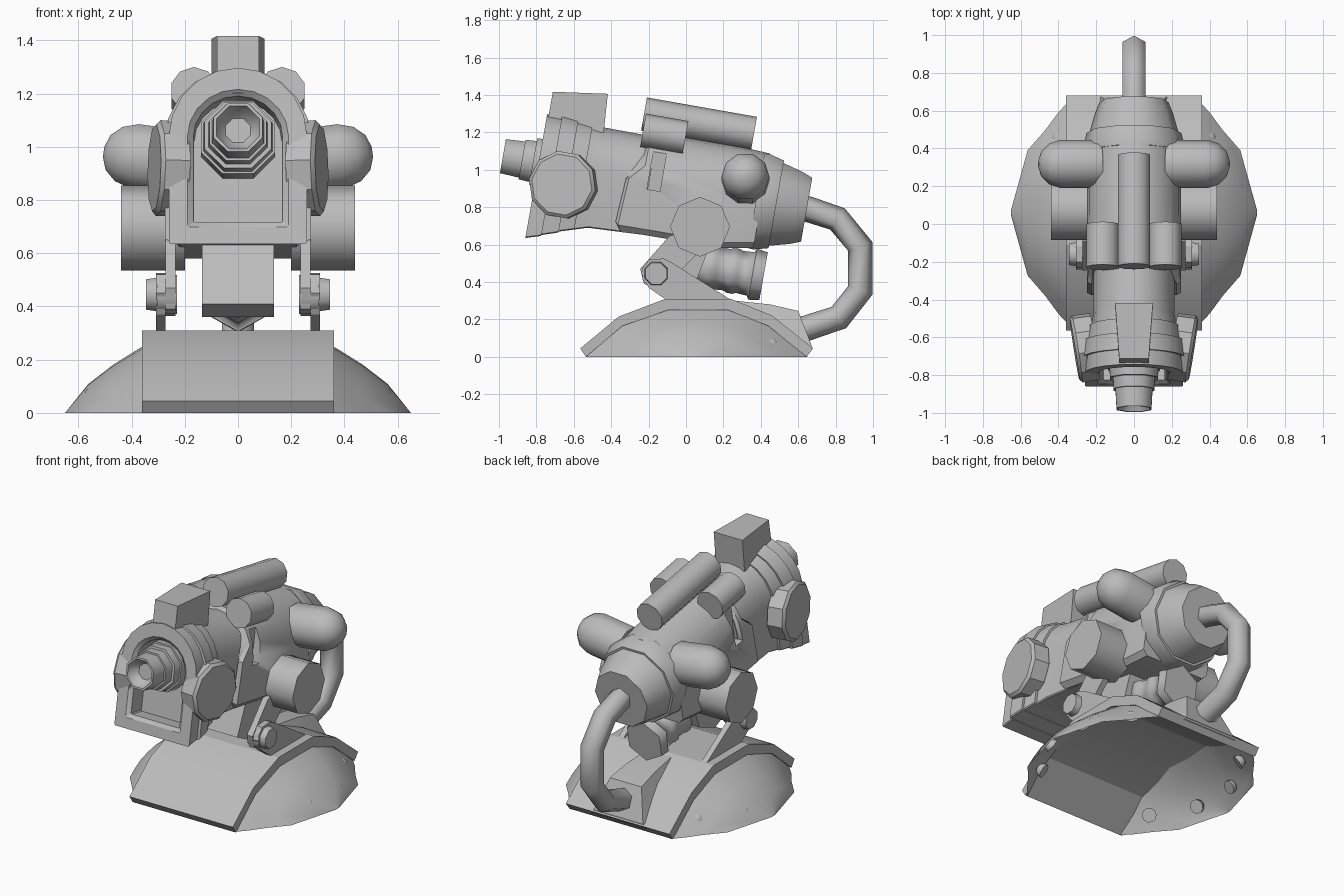
import bpy, bmesh, math
from mathutils import Matrix, Vector

if "Cube" in bpy.data.objects:
    bpy.data.objects.remove(bpy.data.objects["Cube"])

grey = bpy.data.materials.new("grey")
grey.diffuse_color = (0.5, 0.5, 0.5, 1)
grey.use_nodes = True
grey.node_tree.nodes["Principled BSDF"].inputs["Base Color"].default_value = grey.diffuse_color

# Head parts are built level, then pitched nose-up about the x axis
HEAD = Matrix.Translation((0, 0, 0.9)) @ Matrix.Rotation(math.radians(-10), 4, 'X')
ALONG_X = Matrix.Rotation(math.radians(90), 4, 'Y')
ALONG_Y = Matrix.Rotation(math.radians(-90), 4, 'X')
MIRROR = Matrix.Diagonal((-1, 1, 1, 1))
T = Matrix.Translation


def finish(name, bm, matrix=Matrix(), angle=32):
    bmesh.ops.transform(bm, matrix=matrix, verts=bm.verts)
    bmesh.ops.recalc_face_normals(bm, faces=bm.faces)
    me = bpy.data.meshes.new(name)
    bm.to_mesh(me)
    bm.free()
    me.materials.append(grey)
    me.shade_smooth()
    me.set_sharp_from_angle(angle=math.radians(angle))
    ob = bpy.data.objects.new(name, me)
    bpy.context.collection.objects.link(ob)
    return ob


def loft(rings, caps=True, closed=True):
    bm = bmesh.new()
    vs = [[bm.verts.new(p) for p in r] for r in rings]
    n = len(rings[0])
    for a, b in zip(vs, vs[1:]):
        for i in range(n if closed else n - 1):
            j = (i + 1) % n
            bm.faces.new((a[i], a[j], b[j], b[i]))
    if caps:
        bm.faces.new(vs[0])
        bm.faces.new(vs[-1])
    return bm


def lathe(name, pts, sides, matrix, phase=0, angle=50):
    ang = [phase + 2 * math.pi * i / sides for i in range(sides)]
    bm = loft([[(r * math.cos(a), r * math.sin(a), t) for a in ang] for t, r in pts])
    return finish(name, bm, matrix, angle)


def pair(name, pts, sides, matrix, phase=0, angle=50):
    lathe("right_" + name, pts, sides, matrix, phase, angle)
    lathe("left_" + name, pts, sides, MIRROR @ matrix, phase, angle)


def prism(name, profile, x0, x1, matrix=Matrix(), angle=20):
    return finish(name, loft([[(x, y, z) for y, z in profile] for x in (x0, x1)]), matrix, angle)


def arch_ring(u, w, top, bottom, c=0.03, n=10):
    ring = [(w * math.cos(math.pi * i / n), u, top * math.sin(math.pi * i / n)) for i in range(n + 1)]
    return ring + [(-w, u, bottom + c), (-w + c, u, bottom), (w - c, u, bottom), (w, u, bottom + c)]


# --- Base: arched saddle plate, two hollow half domes, rivets ---
under = [(.645, 0), (.44, .165), (.225, .25), (-.095, .25), (-.34, .165), (-.535, 0)]
prism("base_plate", [(-.565, .045), (-.36, .215), (-.11, .31), (.24, .31), (.46, .22), (.68, .045)] + under,
      -.36, .36)
rows = ((.345, 1, 1), (.40, .90, .87), (.47, .74, .70), (.563, .56, .42), (.65, .03, 0))
dome_arc = [(.65, 0), (.55, .09), (.44, .165), (.335, .22), (.225, .25), (.06, .258), (-.095, .25), (-.22, .215),
            (-.34, .165), (-.44, .09), (-.535, 0)]
for s, side in ((1, "right"), (-1, "left")):
    bm = loft([[(s * x, .06 + (y - .06) * ky, z * kz) for y, z in dome_arc] for x, ky, kz in rows], False, False)
    finish(side + "_base_dome", bm, angle=50)
    for k, deg in enumerate((-45, -15, 15, 45)):
        a = math.radians(deg)
        m = T((s * .57 * math.cos(a), .06 + .57 * math.sin(a), .07)) \
            @ Vector((s * math.cos(a), math.sin(a), .75)).to_track_quat('Z', 'Y').to_matrix().to_4x4()
        lathe(f"{side}_rivet_{k}", [(-.02, .042), (.005, .038), (.018, .025), (.024, .006)], 10, m)

# Fairing where the hose enters the base
bm = loft([[(-w0, y, z0), (w0, y, z0), (w, y, z1), (-w, y, z1)] for y, w0, w, z0, z1 in
           ((.2, .10, .08, .27, .306), (.45, .14, .10, .19, .28), (.6, .17, .11, .08, .245), (.672, .19, .17, .03, .06))])
finish("hose_fairing", bm, angle=15)

# --- Hose: six-sided tube swept along a bent path ---
path = [Vector((0, y, z)) for y, z in ((.58, .81), (.66, .787), (.81, .737), (.932, .59), (.932, .355),
                                       (.817, .21), (.62, .145))]
rings = []
for i, p in enumerate(path):
    a = (p - path[max(i - 1, 0)]).normalized()
    b = (path[min(i + 1, len(path) - 1)] - p).normalized()
    t = (a + b).normalized()
    out = Vector((1, 0, 0)).cross(t)
    rings.append([p + .069 * (math.sin(k * math.pi / 3) * Vector((1, 0, 0)) + math.cos(k * math.pi / 3) * out)
                  for k in range(6)])
finish("hose", loft(rings), angle=65)

# --- Head: hood with recessed front, front sleeve, main body ---
hood = [(-.68, .165, .155, -.325), (-.78, .168, .158, -.325), (-.80, .19, .18, -.345), (-.80, .26, .262, -.41),
        (-.72, .258, .262, -.385), (-.72, .275, .275, -.38), (-.63, .265, .27, -.35), (-.63, .252, .262, -.345),
        (-.55, .24, .257, -.32), (-.55, .225, .25, -.32), (-.48, .215, .245, -.298), (-.2, .215, .243, -.285)]
finish("hood", loft([arch_ring(*s, .006) for s in hood]), HEAD)

rings = [arch_ring(*s) for s in ((-.25, .225, .25, -.27), (-.235, .248, .268, -.285),
                                 (.25, .25, .27, -.28), (.41, .235, .262, -.25))]
for k in (0, 1):     # lower half of the body reaches further forward
    rings[k] = [(x, u - (0 if z > .05 else .075 if z > -.05 else .09 if z > -.265 else .07), z)
                for x, u, z in rings[k]]
body = finish("main_body", loft(rings), HEAD)

# Slots sunk into the sides of the body
for s in (1, -1):
    cut = prism("slot_cutter", [(-.205, -.04), (-.135, -.04), (-.135, .18), (-.205, .18)], s * .195, s * .4, HEAD)
    cut.hide_render = True
    cut.hide_viewport = True
    mod = body.modifiers.new("slot", 'BOOLEAN')
    mod.object = cut
    mod.solver = 'EXACT'

# Rear collars
lathe("rear_collar", [(.38, .27), (.41, .272), (.49, .25), (.49, .236), (.60, .205), (.655, .182)], 10,
      HEAD @ ALONG_Y, 0, 38)

# --- Nozzle with open bore ---
lathe("nozzle", [(-.93, .05), (-.96, .075), (-.994, .088), (-.994, .1), (-.89, .106), (-.89, .116), (-.83, .12),
                 (-.83, .136), (-.78, .14), (-.78, .15), (-.66, .15)], 8, HEAD @ ALONG_Y, math.pi / 8, 50)

# --- Sight box on the hood ---
bm = loft([[(-w, y0, 1.2), (w, y0, 1.2), (w, y1, z), (-w, y1, z)] for w, y0, y1, z in
           ((.078, -.75, -.712, 1.417), (.1, -.44, -.418, 1.406))])
finish("sight_box", bm, angle=15)

# --- Tubes on top ---
lathe("top_tube", [(-.29, .09), (.307, .09)], 10, HEAD @ T((0, 0, .353)) @ ALONG_Y, math.pi / 10)
pair("short_tube", [(-.28, .09), (-.05, .09)], 10, HEAD @ T((.165, 0, .267)) @ ALONG_Y, math.pi / 10)

# --- Side discs on the hood, toed outwards ---
pair("hood_disc", [(-.08, .18), (.015, .182), (.03, .165)], 10,
     HEAD @ T((.285, -.653, -.095)) @ Matrix.Rotation(math.radians(-9), 4, 'Z') @ ALONG_X, math.pi / 10, 25)

# --- Side lamps with rounded ends, tipped slightly upwards ---
pair("side_lamp", [(-.14, .128), (.07, .128), (.13, .108), (.17, .07), (.187, .02)], 10,
     T((.32, .318, .955)) @ Matrix.Rotation(math.radians(-8), 4, 'Y') @ ALONG_X, math.pi / 10, 60)

# --- Pivot drums, arms, feet and bolts ---
pair("pivot_drum", [(.2, .16), (.44, .16)], 8, T((0, .075, .695)) @ ALONG_X, 0, 60)
arm = [(-.245, .47), (-.09, .645), (.06, .7), (.06, .55), (-.09, .4), (-.16, .365), (-.225, .39)]
foot = [(-.24, .45), (-.2, .52), (-.12, .525), (-.07, .5), (.24, .305), (-.1, .3), (-.2, .37)]
for s, side in ((1, "right"), (-1, "left")):
    prism(side + "_arm", arm, s * .235, s * .272)
    prism(side + "_foot", foot, s * .272, s * .308)
pair("bolt", [(.23, .08), (.305, .08), (.305, .068), (.345, .062)], 8, T((0, -.16, .445)) @ ALONG_X, math.pi / 8, 60)

# --- Centre mount and canister below the body ---
prism("centre_mount", [(-.07, .7), (-.2, .41), (-.1, .36), (.06, .42), (.15, .65)], -.135, .135)
lathe("canister", [(.04, .08), (.11, .085), (.19, .125), (.22, .125), (.24, .116), (.29, .112), (.31, .122),
                   (.34, .122), (.36, .114), (.42, .118), (.43, .138), (.49, .13)], 6,
      HEAD @ T((0, 0, -.39)) @ ALONG_Y, math.pi / 6, 62)
